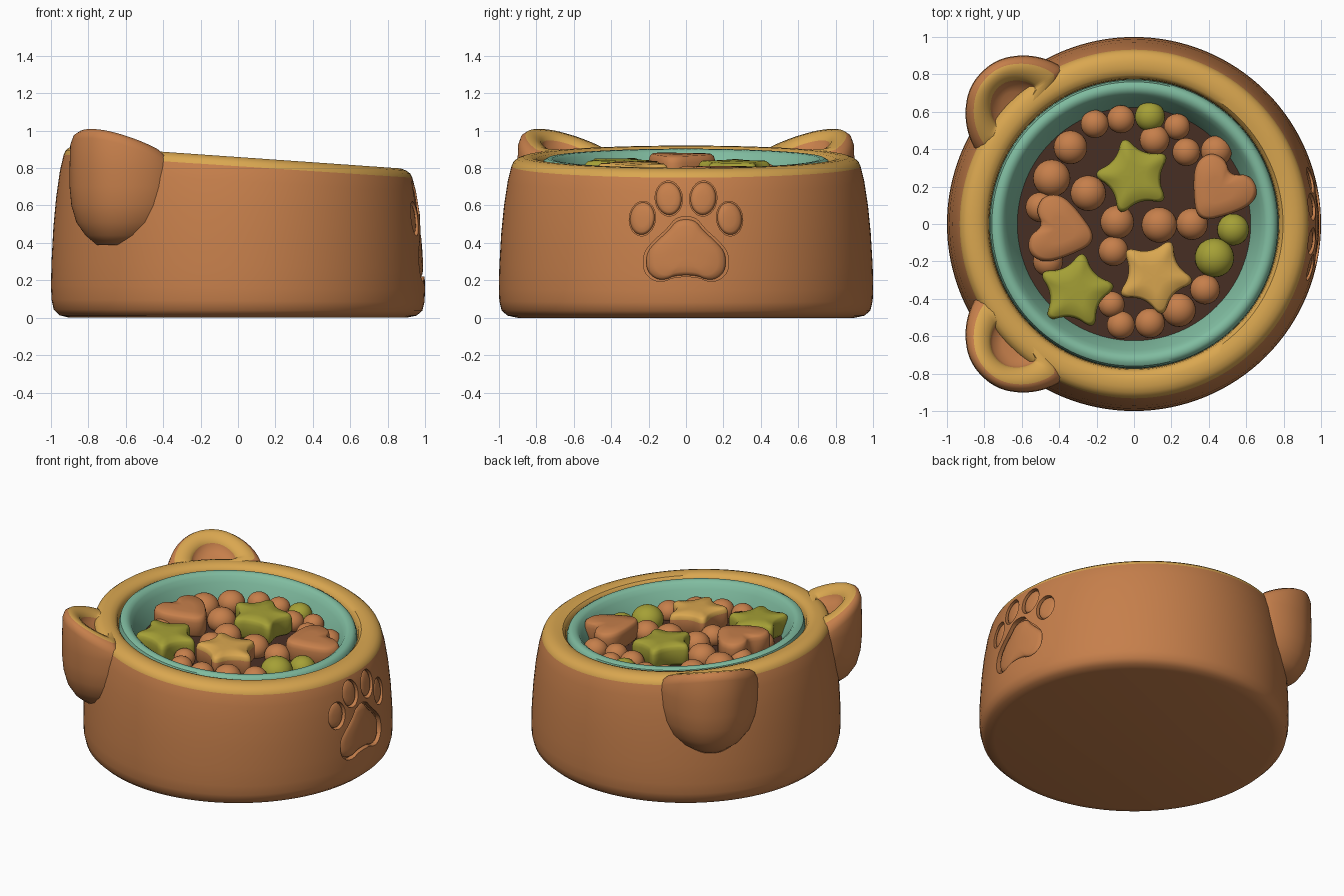
import bpy, bmesh, math
from mathutils import Vector

if "Cube" in bpy.data.objects:
    bpy.data.objects.remove(bpy.data.objects["Cube"])

SLOPE = 0.07 / 0.86   # the whole bowl leans: higher at -x


def material(name, rgb):
    m = bpy.data.materials.new(name)
    lin = [((c / 255 + 0.055) / 1.055) ** 2.4 for c in rgb]
    m.diffuse_color = (*lin, 1)
    m.use_nodes = True
    m.node_tree.nodes["Principled BSDF"].inputs["Base Color"].default_value = m.diffuse_color
    return m


BROWN = material("warm brown", (198, 127, 75))
YELLOW = material("honey yellow", (218, 167, 80))
TEAL = material("soft teal", (128, 188, 160))
GREEN = material("olive green", (165, 160, 54))
DARK = material("dark brown", (72, 47, 36))


def smooth(ob, angle=40):
    bpy.ops.object.select_all(action='DESELECT')
    ob.select_set(True)
    bpy.context.view_layer.objects.active = ob
    bpy.ops.object.shade_smooth_by_angle(angle=math.radians(angle))


def loft(name, rings, mats, band_mats=None, angle=40):
    """Skin closed rings of points, with a fan cap at each end."""
    bm = bmesh.new()
    vs = [[bm.verts.new(p) for p in r] for r in rings]
    n = len(rings[0])
    for k in range(len(vs) - 1):
        for i in range(n):
            j = (i + 1) % n
            f = bm.faces.new((vs[k][i], vs[k][j], vs[k + 1][j], vs[k + 1][i]))
            f.material_index = band_mats[k] if band_mats else 0
    for ring, k in ((vs[0], 0), (vs[-1], -1)):
        c = bm.verts.new(sum((v.co for v in ring), Vector()) / n)
        for i in range(n):
            f = bm.faces.new((ring[i], ring[(i + 1) % n], c))
            f.material_index = band_mats[k] if band_mats else 0
    bmesh.ops.recalc_face_normals(bm, faces=bm.faces)
    me = bpy.data.meshes.new(name)
    bm.to_mesh(me)
    bm.free()
    for m in mats:
        me.materials.append(m)
    ob = bpy.data.objects.new(name, me)
    bpy.context.collection.objects.link(ob)
    smooth(ob, angle)
    return ob


def lathe(name, profile, mats, band_mats=None, n=128):
    rings = []
    for r, z in profile:
        ring = []
        for i in range(n):
            a = math.tau * i / n
            x, y = r * math.cos(a), r * math.sin(a)
            ring.append(Vector((x, y, z * (1 - SLOPE * x))))
        rings.append(ring)
    return loft(name, rings, mats, band_mats)


def chaikin(pts, times=2):
    """Round off a closed outline."""
    for _ in range(times):
        out = []
        for i, a in enumerate(pts):
            b = pts[(i + 1) % len(pts)]
            out.append((a[0] * .75 + b[0] * .25, a[1] * .75 + b[1] * .25))
            out.append((a[0] * .25 + b[0] * .75, a[1] * .25 + b[1] * .75))
        pts = out
    return pts


# Bowl body with yellow rim
side = [(.90, 0), (.955, .012), (.985, .04), (.997, .09), (1.0, .16), (.997, .28),
        (.987, .45), (.972, .60), (.952, .73), (.932, .81)]
rim = [(.922, .832), (.90, .849), (.87, .859), (.83, .859), (.797, .85), (.78, .83),
       (.774, .79), (.77, .60)]
body = lathe("bowl_body", side + rim, [BROWN, YELLOW],
             [0] * (len(side) - 1) + [1] * len(rim))

# Teal liner and food bed
lathe("bowl_liner", [(.60, .62), (.622, .68), (.645, .74), (.675, .80), (.695, .835),
                     (.715, .85), (.74, .852), (.76, .84), (.77, .81), (.775, .62)], [TEAL])
lathe("food_bed", [(.63, .61), (.632, .685)], [DARK])


# Paw print on the +x side: carved recesses with domed pads
def on_side(y, z, d):
    z0 = z / (1 - SLOPE * .97)
    for (r0, a), (r1, b) in zip(side, side[1:]):
        if a <= z0 <= b:
            r = r0 + (r1 - r0) * (z0 - a) / (b - a)
            break
    return Vector((math.sqrt((r + d) ** 2 - y * y), y, z))


def paw_ring(outline, s, d):
    cy = sum(p[0] for p in outline) / len(outline)
    cz = sum(p[1] for p in outline) / len(outline)
    return [on_side(cy + (y - cy) * s, cz + (z - cz) * s, d) for y, z in outline]


def ellipse(cy, cz, w, h, tilt):
    out = []
    for i in range(28):
        a = math.tau * i / 28
        u, v = w * math.cos(a), h * math.sin(a)
        out.append((cy + u * math.cos(tilt) - v * math.sin(tilt),
                    cz + u * math.sin(tilt) + v * math.cos(tilt)))
    return out


half = [(.05, .54), (.10, .475), (.175, .41), (.228, .345), (.228, .25),
        (.18, .20), (.12, .192), (.06, .22)]
pads = {"paw_main_pad": chaikin(half + [(-y, z) for y, z in reversed(half)])}
for s, tag in ((1, "right"), (-1, "left")):
    pads["paw_inner_toe_" + tag] = ellipse(.092 * s, .637, .073, .094, -.08 * s)
    pads["paw_outer_toe_" + tag] = ellipse(.233 * s, .53, .07, .093, .12 * s)
for name, line in pads.items():
    cutter = loft("cutter", [paw_ring(line, s, d) for s, d in
                             ((.3, -.035), (1, -.035), (1, .06))], [BROWN])
    mod = body.modifiers.new("carve", 'BOOLEAN')
    mod.operation, mod.solver, mod.object = 'DIFFERENCE', 'EXACT', cutter
    bpy.context.view_layer.objects.active = body
    bpy.ops.object.modifier_apply(modifier=mod.name)
    bpy.data.objects.remove(cutter)
    loft(name, [paw_ring(line, s, d) for s, d in
                ((.93, -.05), (.93, -.028), (.88, -.016), (.75, -.009), (.45, -.006),
                 (.15, -.005))], [BROWN], angle=60)
smooth(body, 35)

# Ears: rounded cups leaning outwards, yellow edge, brown hollow
ear_half = [(.80, .33), (.93, .31), (1.06, .225), (1.15, .09)]
ear_line = chaikin(ear_half + [(r, -t) for r, t in reversed(ear_half)], 3)
# (scale, height above the slanted opening or None, fixed height)
ear_rings = [(.2, -.06, 0), (.40, -.05, 0), (.45, -.02, 0), (.50, 0, 0), (.66, .012, 0),
             (.82, .005, 0), (.93, -.02, 0), (.985, -.06, 0), (1, None, .80), (1, None, .70),
             (.96, None, .60), (.85, None, .51), (.65, None, .44), (.4, None, .39)]
for s, tag in ((1, "back"), (-1, "front")):
    rings = []
    for k, dz, za in ear_rings:
        ring = []
        for r, t in ear_line:
            r, t = .93 + (r - .93) * k, t * k
            z = za if dz is None else .90 + .45 * (r - .88) + dz
            ring.append(Vector((-(r - t) * .7071, s * (r + t) * .7071, z)))
        rings.append(ring)
    loft("ear_" + tag, rings, [BROWN, YELLOW], [0, 0, 1, 1, 1] + [0] * 8, angle=60)


# Shaped treats
def treat(name, outline, x, y, turn, top, mats, bands):
    c, s = math.cos(turn), math.sin(turn)
    rings = []
    for k, h in ((.9, -.14), (1, -.12), (1, -.035), (.96, -.012), (.88, 0), (.4, .004)):
        ring = []
        for u, v in outline:
            px, py = x + (u * c - v * s) * k, y + (u * s + v * c) * k
            ring.append(Vector((px, py, top + h - .07 * px)))
        rings.append(ring)
    loft(name, rings, mats, bands, angle=60)


star = chaikin([((.235 if i % 2 == 0 else .125) * math.cos(i * math.pi / 5),
                 (.235 if i % 2 == 0 else .125) * math.sin(i * math.pi / 5))
                for i in range(10)], 3)
heart_half = [(-.20, .0), (-.05, .13), (.06, .19), (.15, .16), (.17, .07), (.11, .0)]
heart = chaikin(heart_half[:-1] + [heart_half[-1]] +
                [(u, -v) for u, v in reversed(heart_half[1:-1])], 3)
treat("star_green_back", star, 0, .255, math.radians(105), .835, [GREEN], None)
treat("star_green_front", star, -.31, -.36, math.radians(80), .82, [GREEN], None)
treat("star_yellow", star, .11, -.28, math.radians(65), .835, [BROWN, YELLOW], [0, 0, 1, 1, 1])
treat("heart_right", heart, .45, .17, math.radians(55), .835, [BROWN], None)
treat("heart_left", heart, -.38, -.04, math.radians(165), .845, [BROWN], None)

# Round kibble: x, y, radius
brown_bits = [(-.44, .245, .1), (-.34, .41, .09), (-.21, .535, .075), (-.07, .56, .075),
              (.23, .52, .07), (.11, .45, .08), (.28, .385, .075), (.44, .39, .083),
              (-.245, .165, .095), (-.5, .09, .08), (-.09, .01, .09), (.135, -.005, .095),
              (.31, 0, .085), (-.11, -.145, .08), (.38, -.35, .08), (.24, -.46, .09),
              (.085, -.53, .08), (-.07, -.54, .075), (-.12, -.43, .07), (-.46, -.2, .08)]
green_bits = [(.085, .575, .08), (.53, -.03, .085), (.43, -.18, .105)]
for label, bits, mat in (("kibble_brown", brown_bits, BROWN), ("kibble_green", green_bits, GREEN)):
    for i, (x, y, r) in enumerate(bits):
        bpy.ops.mesh.primitive_uv_sphere_add(segments=28, ring_count=16, radius=r,
                                             location=(x, y, .725 - .07 * x))
        ob = bpy.context.object
        ob.name = f"{label}_{i + 1}"
        ob.scale.z = .9
        ob.data.materials.append(mat)
        smooth(ob, 60)
